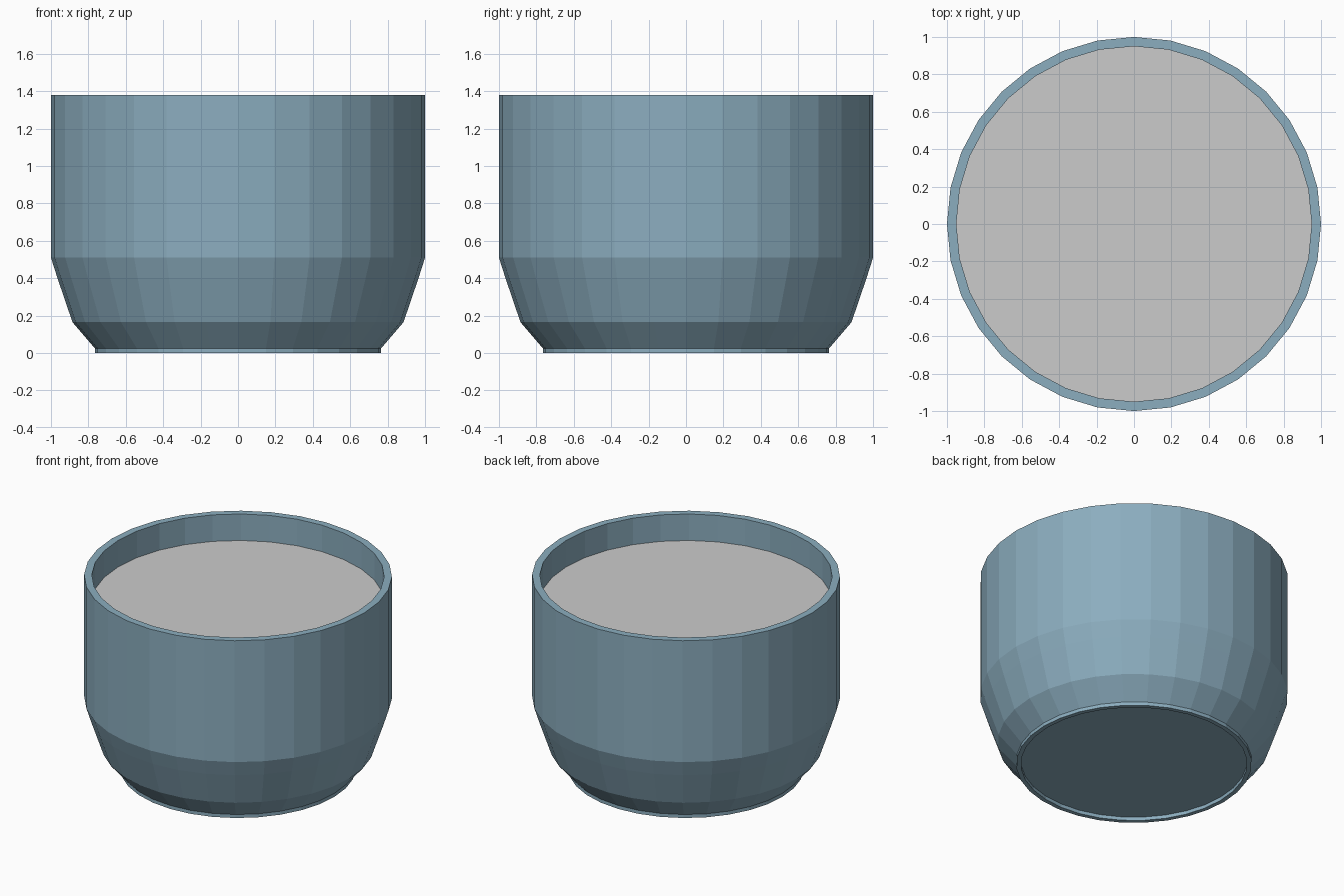
import bpy, bmesh
from math import cos, sin, tau

if "Cube" in bpy.data.objects:
    bpy.data.objects.remove(bpy.data.objects["Cube"])

SIDES = 32


def lathe(name, profile, color=None, cap_start=False, cap_end=False):
    """Revolve (radius, height) points around z with flat faces."""
    bm = bmesh.new()
    rings = [[bm.verts.new((r * cos(tau * i / SIDES), r * sin(tau * i / SIDES), z))
              for i in range(SIDES)] for r, z in profile]
    for a, b in zip(rings, rings[1:]):
        for i in range(SIDES):
            j = (i + 1) % SIDES
            bm.faces.new((a[i], a[j], b[j], b[i]))
    if cap_start:
        bm.faces.new(rings[0][::-1])
    if cap_end:
        bm.faces.new(rings[-1])
    mesh = bpy.data.meshes.new(name)
    bm.to_mesh(mesh)
    bm.free()
    obj = bpy.data.objects.new(name, mesh)
    bpy.context.collection.objects.link(obj)
    if color:
        mat = bpy.data.materials.new(name + "_glaze")
        mat.diffuse_color = color
        mat.use_nodes = True
        mat.node_tree.nodes["Principled BSDF"].inputs["Base Color"].default_value = mat.diffuse_color
        mesh.materials.append(mat)
    return obj


# Pot: recessed underside, foot, curved lower wall, straight body, rim, inner wall and floor
lathe("pot", [
    (0.735, 0.025), (0.735, 0.0), (0.765, 0.0), (0.765, 0.025),
    (0.885, 0.165), (0.965, 0.40), (1.0, 0.51), (1.0, 1.38),
    (0.95, 1.38), (0.95, 0.515), (0.917, 0.41), (0.84, 0.19), (0.735, 0.07),
], (0.26, 0.42, 0.52, 1), cap_start=True, cap_end=True)

# Soil: flat surface set below the rim
lathe("soil", [(0.95, 1.19)], cap_end=True)
